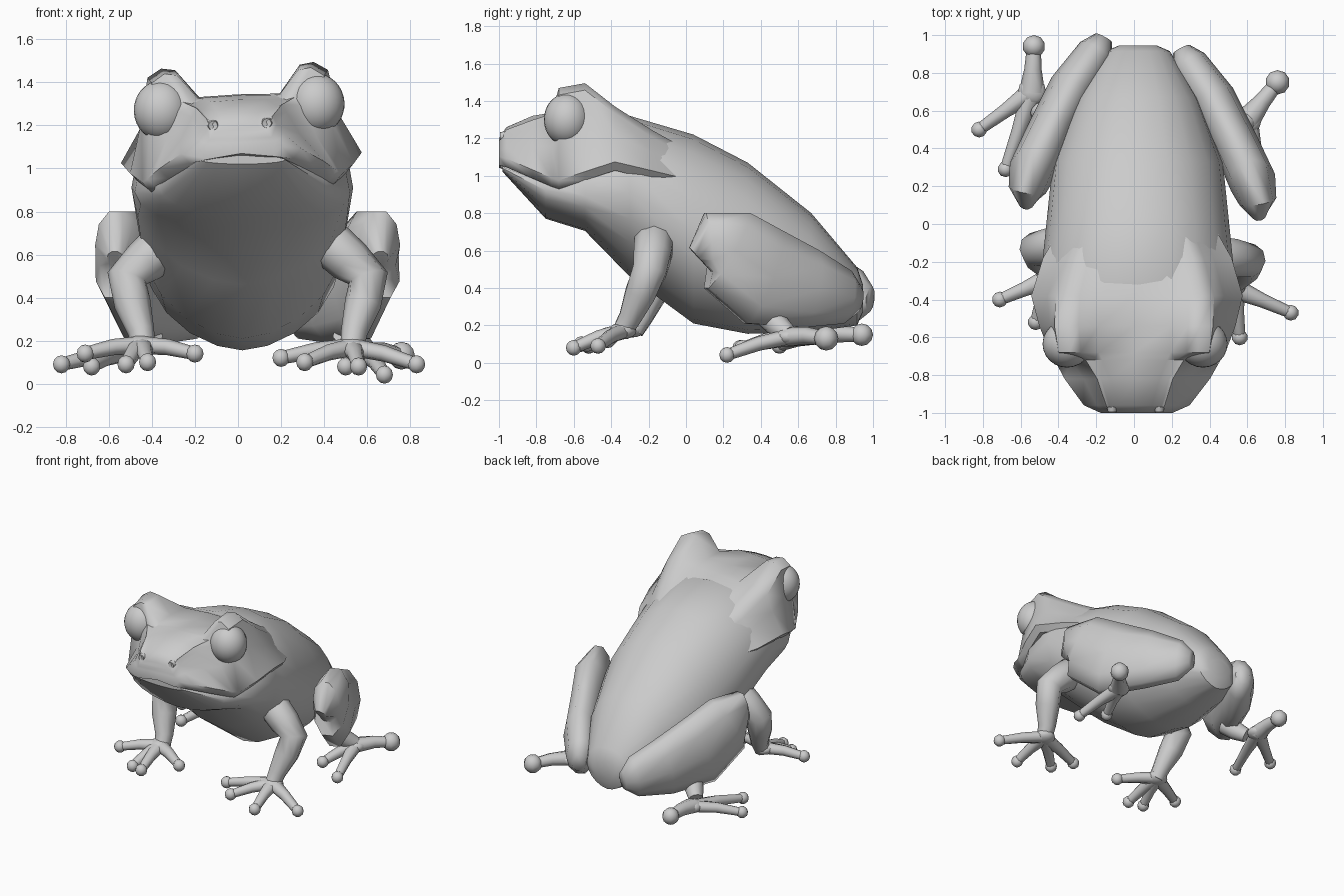
import bpy
import bmesh
from math import sin, cos, pi, radians
from mathutils import Matrix, Vector

cube = bpy.data.objects.get("Cube")
if cube:
    bpy.data.objects.remove(cube)

skin = bpy.data.materials.new("plain_grey")
skin.use_nodes = True
grey = (0.6, 0.6, 0.6, 1)
skin.diffuse_color = grey
skin.node_tree.nodes["Principled BSDF"].inputs["Base Color"].default_value = grey

# The head leans slightly to one side
lean = (Matrix.Translation((0.02, 0, 0.95)) @ Matrix.Rotation(radians(-2.5), 4, 'Y')
        @ Matrix.Translation((0, 0, -0.95)))


def finish(name, bm, matrix=None, angle=40):
    if matrix:
        bm.transform(matrix)
    bmesh.ops.recalc_face_normals(bm, faces=bm.faces)
    mesh = bpy.data.meshes.new(name)
    bm.to_mesh(mesh)
    bm.free()
    mesh.materials.append(skin)
    for poly in mesh.polygons:
        poly.use_smooth = True
    mesh.set_sharp_from_angle(angle=radians(angle))
    obj = bpy.data.objects.new(name, mesh)
    bpy.context.collection.objects.link(obj)
    return obj


def loft(name, rings, matrix=None, angle=40):
    """Skin a list of rings and cap both ends."""
    bm = bmesh.new()
    loops = [[bm.verts.new(p) for p in ring] for ring in rings]
    n = len(loops[0])
    for a, b in zip(loops, loops[1:]):
        for i in range(n):
            j = (i + 1) % n
            bm.faces.new((a[i], a[j], b[j], b[i]))
    bm.faces.new(loops[0])
    bm.faces.new(loops[-1])
    return finish(name, bm, matrix, angle)


def tube(name, sections, ref=(0, 0, 1), sides=10, matrix=None):
    """Sections are x, y, z, half width and optional half height."""
    pts = [Vector(s[:3]) for s in sections]
    rings = []
    for k, s in enumerate(sections):
        d = (pts[min(k + 1, len(pts) - 1)] - pts[max(k - 1, 0)]).normalized()
        side = d.cross(Vector(ref)).normalized()
        up = side.cross(d)
        rings.append([pts[k] + side * s[3] * cos(t) + up * s[-1] * sin(t)
                      for t in (2 * pi * i / sides for i in range(sides))])
    return loft(name, rings, matrix, 58)


def ball(name, centre, size, segments=12, matrix=None):
    bm = bmesh.new()
    bmesh.ops.create_uvsphere(bm, u_segments=segments, v_segments=segments * 2 // 3, radius=1)
    bm.transform(Matrix.Translation(centre) @ Matrix.Diagonal((*size, 1)))
    return finish(name, bm, matrix, 60)


# Body and throat: y, top, bottom, half width, height of widest point
body = [(0.945, 0.42, 0.27, 0.10, 0.35), (0.915, 0.51, 0.20, 0.17, 0.36),
        (0.67, 0.80, 0.165, 0.32, 0.47), (0.33, 1.07, 0.155, 0.45, 0.58),
        (0.04, 1.22, 0.21, 0.48, 0.70), (-0.3, 1.32, 0.46, 0.515, 0.91),
        (-0.54, 1.25, 0.705, 0.50, 0.89), (-0.75, 1.05, 0.77, 0.39, 0.92),
        (-0.98, 1.06, 1.02, 0.20, 1.04)]
rings = []
for y, top, bottom, w, mid in body:
    ring = []
    for i in range(20):
        c, s = cos(2 * pi * i / 20), sin(2 * pi * i / 20)
        h, power = (top - mid, 0.9) if s > 0 else (mid - bottom, 1.15)
        x = w * abs(c) ** power * (1 if c > 0 else -1)
        ring.append((0.02 + x, y, mid + h * s))
    rings.append(ring)
loft("body", rings)

# Head: y, top, crown half width, brow inner x, outer x, brow height, lip half width, lip height
head = [(-1.0, 1.2, 0.08, 0.12, 0.145, 1.18, 0.19, 1.05),
        (-0.96, 1.26, 0.09, 0.14, 0.17, 1.24, 0.28, 1.035),
        (-0.82, 1.32, 0.13, 0.18, 0.22, 1.29, 0.385, 0.97),
        (-0.72, 1.335, 0.17, 0.22, 0.30, 1.32, 0.44, 0.925),
        (-0.68, 1.34, 0.19, 0.28, 0.40, 1.455, 0.465, 0.91),
        (-0.54, 1.345, 0.19, 0.29, 0.42, 1.48, 0.52, 0.955),
        (-0.38, 1.34, 0.18, 0.29, 0.42, 1.355, 0.56, 1.005),
        (-0.18, 1.25, 0.16, 0.25, 0.36, 1.23, 0.50, 0.96),
        (0.1, 1.1, 0.10, 0.16, 0.24, 1.08, 0.34, 0.9)]
rings = []
for y, top, crown, inner, outer, brow, lip, zl in head:
    half = [(crown, top - 0.005), (inner, brow - 0.01), ((inner + outer) / 2, brow),
            (outer, brow - 0.04), (outer * 0.65 + lip * 0.35, brow * 0.55 + zl * 0.45),
            (lip, zl + 0.045), (lip - 0.04, zl)]
    ring = [(0, y, top)] + [(x, y, z) for x, z in half] + [(0, y, zl + 0.02)]
    rings.append(ring + [(-x, y, z) for x, z in reversed(half)])
loft("head", rings, lean, 48)

# Eyes and nostrils
for side, m in (("left", 1), ("right", -1)):
    ball(side + "_eye", (m * 0.36, -0.635, 1.285), (0.13, 0.125, 0.14), 24, lean)
    tube(side + "_nostril",
         [(m * 0.125, -0.97, 1.205, 0.028), (m * 0.125, -0.995, 1.205, 0.022),
          (m * 0.125, -0.985, 1.205, 0.012)], sides=8, matrix=lean)


def digits(name, palm, tips, pad=0.042, thick=0.038):
    """Toes that fan out from a palm to round pads."""
    ball(name + "_palm", palm, (0.075, 0.075, 0.045))
    for k, tip in enumerate(tips, 1):
        a, b = Vector(palm), Vector(tip)
        mid = a.lerp(b, 0.5) + Vector((0, 0, 0.01))
        tube(f"{name}_toe_{k}", [(*a, thick * 1.5, thick * 1.1), (*mid, thick),
                                 (*b, thick * 0.8)], sides=8)
        ball(f"{name}_pad_{k}", tip, (pad, pad, pad), 10)


# Limbs, the right pair set slightly back and inwards
for side, m, dx, dy in (("left", 1, 0, 0), ("right", -1, 0.09, 0.06)):
    def place(sections):
        return [(m * s[0] + dx, s[1] + dy, *s[2:]) for s in sections]

    tube(side + "_arm", place([
        (0.34, -0.16, 0.70, 0.07), (0.43, -0.17, 0.65, 0.11), (0.52, -0.18, 0.57, 0.105),
        (0.605, -0.195, 0.49, 0.095), (0.58, -0.245, 0.37, 0.085),
        (0.54, -0.30, 0.24, 0.062), (0.53, -0.34, 0.17, 0.055)]), ref=(0, 1, 0))
    tube(side + "_thigh", place([
        (0.25, 0.925, 0.34, 0.05, 0.07), (0.29, 0.85, 0.35, 0.10, 0.15),
        (0.42, 0.66, 0.395, 0.12, 0.22), (0.54, 0.42, 0.455, 0.12, 0.28),
        (0.63, 0.22, 0.60, 0.125, 0.245), (0.655, 0.12, 0.645, 0.10, 0.165),
        (0.66, 0.05, 0.58, 0.04, 0.05)]))
    tube(side + "_shank", place([
        (0.50, 0.44, 0.25, 0.07), (0.55, 0.50, 0.19, 0.065), (0.60, 0.55, 0.15, 0.05)]))

digits("left_hand", (0.53, -0.34, 0.17),
       [(0.20, -0.42, 0.12), (0.31, -0.53, 0.10), (0.56, -0.60, 0.08), (0.83, -0.47, 0.09)])
digits("right_hand", (-0.45, -0.29, 0.18),
       [(-0.20, -0.42, 0.14), (-0.42, -0.56, 0.10), (-0.52, -0.52, 0.09), (-0.71, -0.40, 0.14)])
digits("left_foot", (0.60, 0.55, 0.14), [(0.68, 0.22, 0.042), (0.50, 0.30, 0.08)])
digits("left_heel", (0.60, 0.55, 0.14), [(0.76, 0.75, 0.13)], 0.065, 0.046)
digits("right_foot", (-0.54, 0.70, 0.14), [(-0.82, 0.50, 0.09), (-0.68, 0.29, 0.08)])
digits("right_heel", (-0.54, 0.70, 0.14), [(-0.53, 0.94, 0.15)], 0.06, 0.046)
